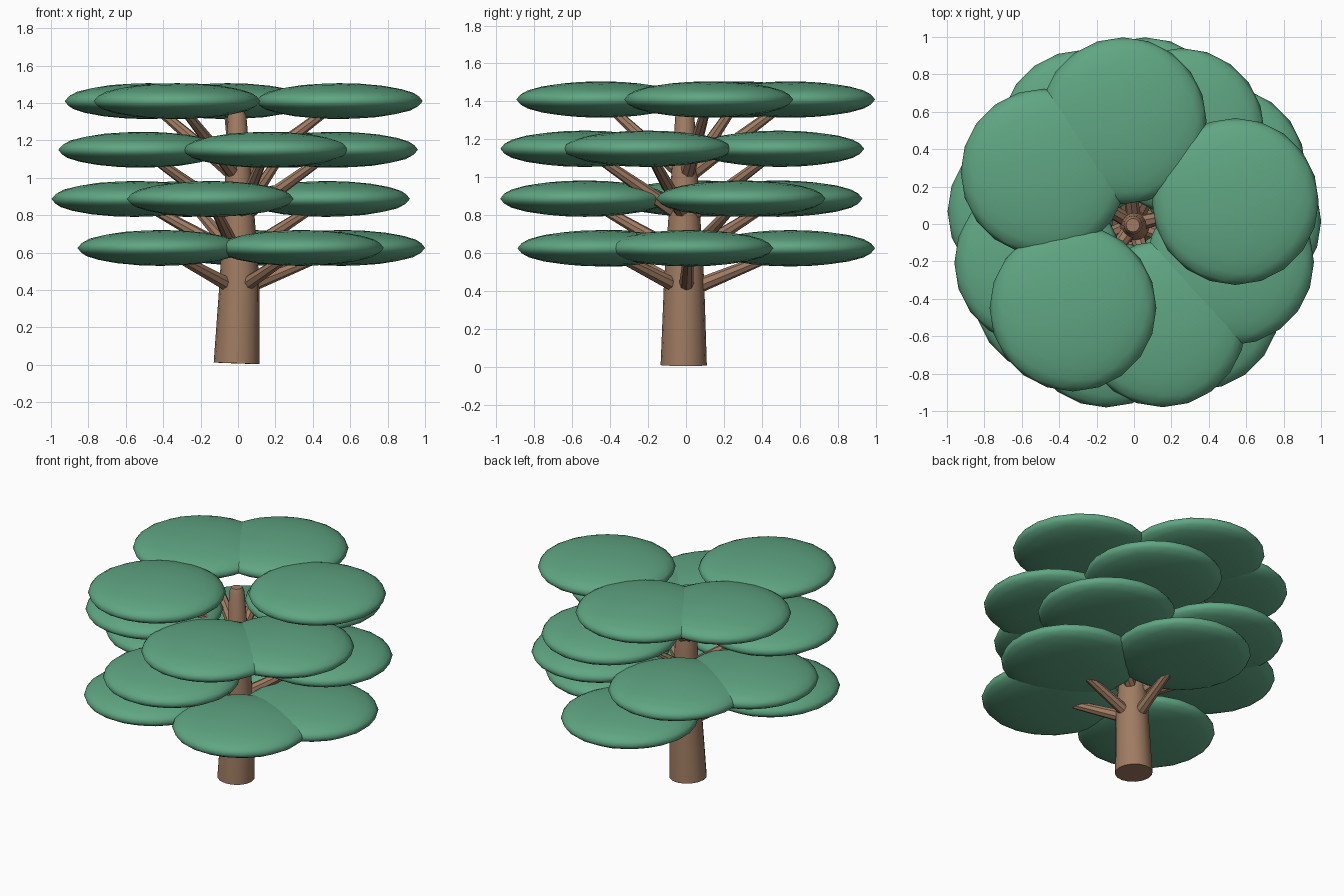
import bpy, bmesh
from math import cos, sin, radians
from mathutils import Vector

cube = bpy.data.objects.get("Cube")
if cube:
    bpy.data.objects.remove(cube, do_unlink=True)


def make_material(name, rgb):
    mat = bpy.data.materials.new(name)
    mat.use_nodes = True
    color = (*rgb, 1)
    mat.diffuse_color = color
    mat.node_tree.nodes["Principled BSDF"].inputs["Base Color"].default_value = color
    return mat


bark = make_material("bark_brown", (0.35, 0.2, 0.122))
leaf = make_material("leaf_green", (0.115, 0.38, 0.226))


def add_object(name, bm, mat, smooth):
    mesh = bpy.data.meshes.new(name)
    bmesh.ops.recalc_face_normals(bm, faces=bm.faces)
    bm.to_mesh(mesh)
    bm.free()
    for face in mesh.polygons:
        face.use_smooth = smooth
    mesh.materials.append(mat)
    obj = bpy.data.objects.new(name, mesh)
    bpy.context.collection.objects.link(obj)
    return obj


def tube(name, path, radii, sides, smooth):
    """Tapered tube through a short path, closed at both ends."""
    bm = bmesh.new()
    path = [Vector(p) for p in path]
    rings = []
    for i, (p, r) in enumerate(zip(path, radii)):
        direction = path[min(i + 1, len(path) - 1)] - path[max(i - 1, 0)]
        turn = Vector((0, 0, 1)).rotation_difference(direction)
        rings.append([bm.verts.new(p + turn @ Vector((r * cos(a), r * sin(a), 0)))
                      for a in (radians(360 * k / sides) for k in range(sides))])
    for low, high in zip(rings, rings[1:]):
        for k in range(sides):
            n = (k + 1) % sides
            bm.faces.new((low[k], low[n], high[n], high[k]))
    bm.faces.new(rings[0])
    bm.faces.new(rings[-1])
    return add_object(name, bm, bark, smooth)


# Gently bent trunk with a rounded tip
trunk = tube("trunk",
             [(-0.008, -0.012, 0.008), (0.008, -0.01, 0.45), (0.004, -0.008, 0.9),
              (-0.005, -0.006, 1.33), (-0.006, -0.006, 1.36)],
             [0.122, 0.106, 0.077, 0.05, 0.036], 16, True)
bpy.context.view_layer.objects.active = trunk
trunk.select_set(True)
bpy.ops.object.shade_smooth_by_angle(angle=radians(50))
trunk.select_set(False)

# Each tier: pad height, branch start height, pad directions in degrees
tiers = [
    (0.625, 0.40, (1.5, 84, 222, 307)),
    (0.887, 0.58, (31.5, 119, 173, 254.5)),
    (1.150, 0.78, (63, 202, 286, 338.5)),
    (1.410, 1.00, (12.5, 96, 150, 234)),
]
REACH = 0.555

for t, (pad_z, start_z, angles) in enumerate(tiers, 1):
    for n, angle in enumerate(angles, 1):
        a = radians(angle)
        centre = Vector((REACH * cos(a), REACH * sin(a), pad_z))
        # Faceted branch from the trunk core into the pad
        tube(f"branch_{t}_{n}", [(0, 0, start_z), centre], [0.042, 0.022], 8, False)
        # Flattened round leaf pad
        bm = bmesh.new()
        bmesh.ops.create_icosphere(bm, subdivisions=3, radius=1)
        bmesh.ops.scale(bm, vec=(0.446, 0.446, 0.096), verts=bm.verts)
        pad = add_object(f"leaf_pad_{t}_{n}", bm, leaf, True)
        pad.location = centre
